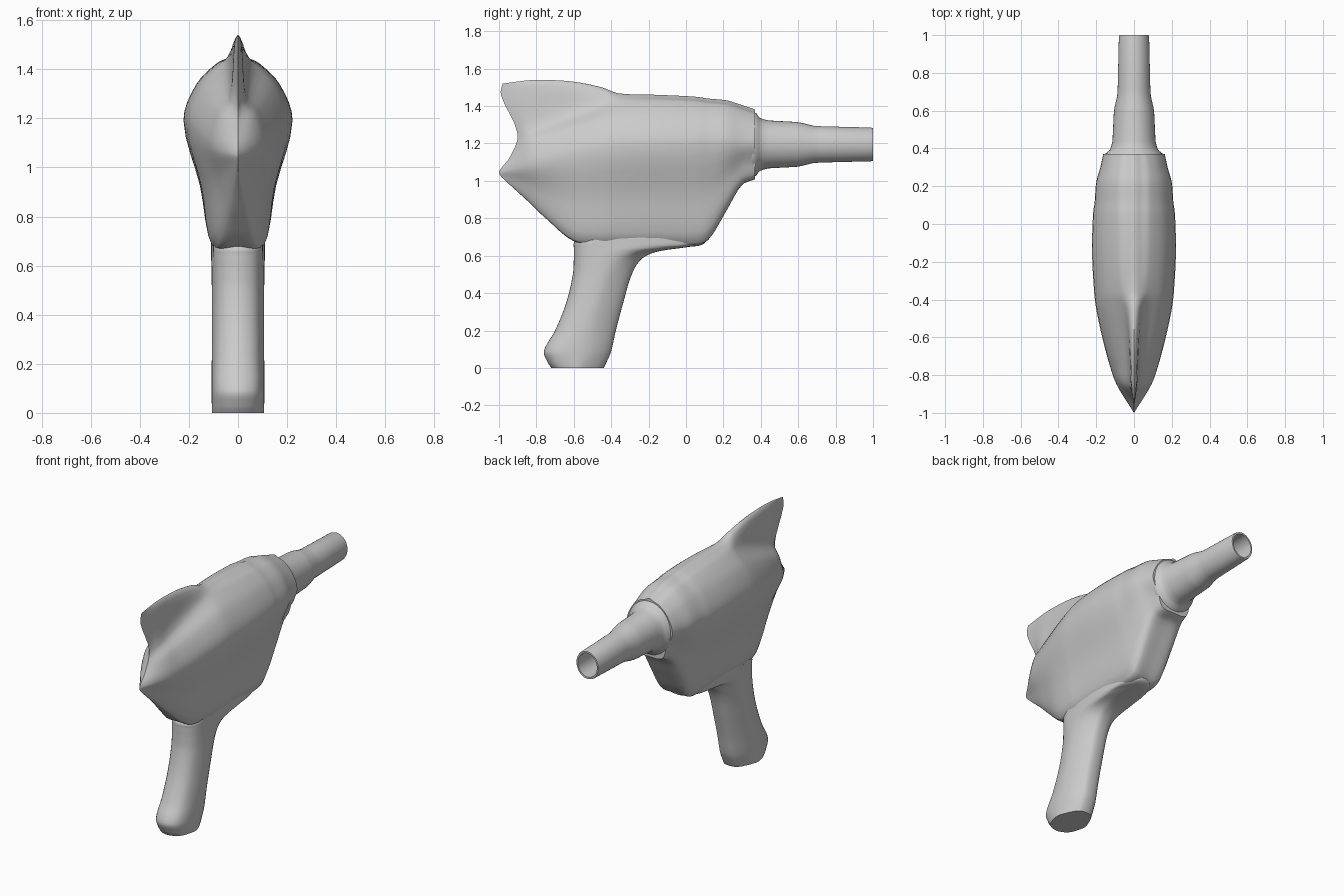
import bpy, bmesh, math
from mathutils import Vector

if "Cube" in bpy.data.objects:
    bpy.data.objects.remove(bpy.data.objects["Cube"])


def smooth_path(pts, n, closed=False):
    """Spline through pts, tangents weighted by chord length."""
    c = len(pts)
    out = []

    def tangent(i):
        if closed:
            a, b, d = pts[(i - 1) % c], pts[i % c], pts[(i + 1) % c]
        else:
            a, b, d = pts[max(i - 1, 0)], pts[i], pts[min(i + 1, c - 1)]
        return (d - a) / max((b - a).length + (d - b).length, 1e-6)

    for i in range(c if closed else c - 1):
        p, q = pts[i], pts[(i + 1) % c]
        length = (q - p).length
        m, k = tangent(i) * length, tangent(i + 1) * length
        for s in range(n):
            t = s / n
            out.append(p * (2*t**3 - 3*t*t + 1) + m * (t**3 - 2*t*t + t)
                       + q * (3*t*t - 2*t**3) + k * (t**3 - t*t))
    if not closed:
        out.append(pts[-1].copy())
    return out


def skin(name, rings, angle=40):
    """Mesh through equal-length closed rings, capped at both ends."""
    bm = bmesh.new()
    rows = [[bm.verts.new(p) for p in r] for r in rings]
    n = len(rows[0])
    for a, b in zip(rows, rows[1:]):
        for i in range(n):
            j = (i + 1) % n
            bm.faces.new((a[i], a[j], b[j], b[i]))
    bm.faces.new(rows[0])
    bm.faces.new(rows[-1])
    bmesh.ops.remove_doubles(bm, verts=bm.verts, dist=0.0004)
    bmesh.ops.recalc_face_normals(bm, faces=bm.faces)
    me = bpy.data.meshes.new(name)
    bm.to_mesh(me)
    bm.free()
    ob = bpy.data.objects.new(name, me)
    bpy.context.collection.objects.link(ob)
    bpy.ops.object.select_all(action='DESELECT')
    ob.select_set(True)
    bpy.context.view_layer.objects.active = ob
    bpy.ops.object.shade_smooth_by_angle(angle=math.radians(angle))
    return ob


def loft(name, halves, around=4, along=5):
    """Mirror half sections (first and last point on x=0) and loft them."""
    full = [h + [Vector((-p.x, p.y, p.z)) for p in h[-2:0:-1]] for h in halves]
    columns = [smooth_path(list(c), along) for c in zip(*full)]
    return skin(name, [smooth_path(list(r), around, True) for r in zip(*columns)])


# Body with tail fin: y, bottom z, bottom half width, half width, widest z,
# fin root z, fin root half width, top z
body = [
    (-.85, .895, .02, .092, 1.08, 1.27, .028, 1.537),
    (-.75, .80, .04, .128, 1.10, 1.31, .035, 1.54),
    (-.60, .68, .08, .168, 1.14, 1.36, .045, 1.53),
    (-.45, .66, .10, .200, 1.17, 1.405, .06, 1.50),
    (-.36, .66, .10, .211, 1.18, 1.42, .075, 1.468),
    (-.15, .66, .10, .222, 1.19, 1.425, .085, 1.46),
    (.05, .66, .10, .217, 1.195, 1.42, .085, 1.45),
    (.12, .69, .10, .208, 1.20, 1.41, .085, 1.44),
    (.22, .85, .10, .200, 1.20, 1.40, .085, 1.43),
    (.30, .98, .10, .178, 1.20, 1.375, .08, 1.405),
    (.37, 1.01, .09, .163, 1.20, 1.355, .07, 1.382),
]
# Notched rear edge, as y, z
rear = [(-.96, .995), (-.975, 1.01), (-.99, 1.025), (-1, 1.05),
        (-.94, 1.13), (-.9, 1.25), (-.99, 1.46), (-.98, 1.52)]
sections = [[Vector((0, y, z)) for y, z in rear]]
for y, b, bw, w, wz, zr, f, zt in body:
    sections.append([Vector((x, y, z)) for x, z in (
        (0, b), (bw, b + .01), (bw + .45*(w - bw), (b + wz)/2), (w, wz),
        (f + .62*(w - f), wz + .63*(zr - wz)), (f, zr),
        (f*.45, zt - .01 - .1*(zt - zr)), (0, zt))])
loft("body", sections)

# Handle: z, back y, front y, flaring forward under the body
grip = [(0, -.72, -.44), (.03, -.74, -.425), (.09, -.76, -.40),
        (.2, -.70, -.375), (.35, -.64, -.335), (.5, -.605, -.29),
        (.58, -.60, -.24), (.62, -.60, -.16), (.645, -.60, 0),
        (.667, -.60, .1), (.75, -.56, .1)]
loft("handle", [[Vector((x, y, z)) for x, y in (
    (0, a), (.07, a + .03), (.102, a + .11), (.102, f - .12),
    (.05, f - .015), (0, f))] for z, a, f in grip])

# Stepped, slightly oval barrel with an open bore
barrel = [(.15, .30), (.172, .355), (.168, .375), (.145, .39), (.136, .41),
          (.128, .44), (.12, .59), (.115, .62), (.10, .68), (.097, .72),
          (.09, .99), (.087, 1.0), (.076, 1.0), (.076, .98), (.074, .65)]
skin("barrel", [[Vector((.89*r*math.cos(a), y, 1.195 + r*math.sin(a)))
                 for a in (math.tau*i/40 for i in range(40))]
                for r, y in barrel], 50)
